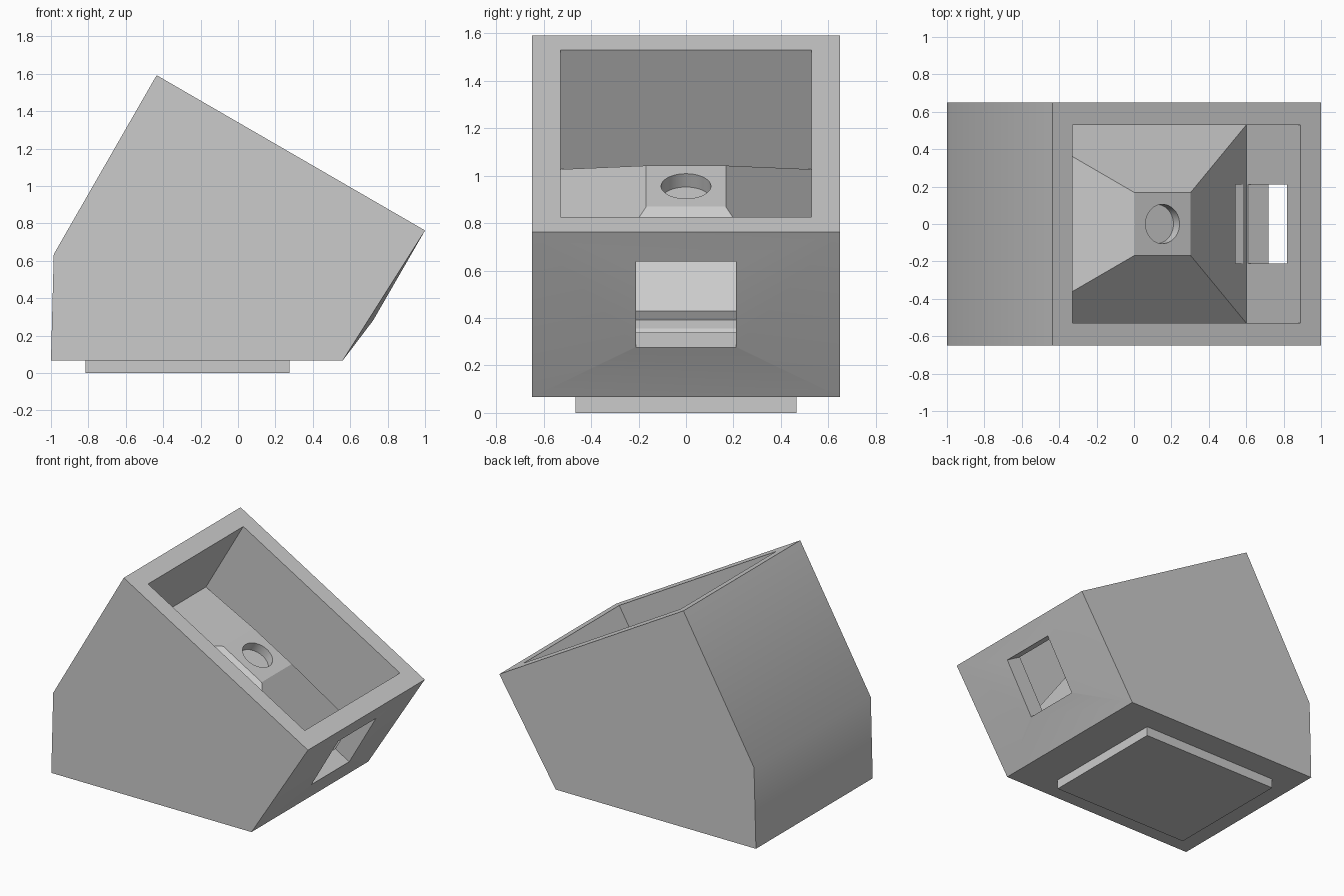
import bpy, bmesh
from math import cos, sin, tau, radians
from mathutils import Matrix, Vector

default = bpy.data.objects.get("Cube")
if default:
    bpy.data.objects.remove(default, do_unlink=True)

grey = bpy.data.materials.new("plain grey")
grey.use_nodes = True
colour = (0.6, 0.6, 0.6, 1)
grey.diffuse_color = colour
grey.node_tree.nodes["Principled BSDF"].inputs["Base Color"].default_value = colour

# Frame of the tilted top face: x runs down the slope, z points out of it
TILT = Matrix.Translation((0.28, 0, 1.177)) @ Matrix.Rotation(radians(30), 4, 'Y')


def finish(name, bm, matrix=Matrix()):
    bmesh.ops.recalc_face_normals(bm, faces=bm.faces)
    bm.transform(matrix)
    mesh = bpy.data.meshes.new(name)
    bm.to_mesh(mesh)
    bm.free()
    mesh.materials.append(grey)
    obj = bpy.data.objects.new(name, mesh)
    bpy.context.collection.objects.link(obj)
    return obj


def loft(name, rings, matrix=Matrix()):
    """Closed solid through a list of point rings."""
    bm = bmesh.new()
    loops = [[bm.verts.new(p) for p in ring] for ring in rings]
    n = len(loops[0])
    for a, b in zip(loops, loops[1:]):
        for i in range(n):
            j = (i + 1) % n
            bm.faces.new((a[i], a[j], b[j], b[i]))
    bm.faces.new(loops[0])
    bm.faces.new(loops[-1])
    return finish(name, bm, matrix)


def rect(hx, hy, z, cx=0):
    return [(cx + sx * hx, sy * hy, z) for sx, sy in ((-1, -1), (1, -1), (1, 1), (-1, 1))]


def circle(r, z, sides=48):
    return [(r * cos(tau * i / sides), r * sin(tau * i / sides), z) for i in range(sides)]


def cut(target, cutter):
    cutter.hide_render = True
    mod = target.modifiers.new("cut", 'BOOLEAN')
    mod.operation = 'DIFFERENCE'
    mod.solver = 'EXACT'
    mod.object = cutter
    bpy.context.view_layer.objects.active = target
    bpy.ops.object.modifier_apply(modifier=mod.name)
    bpy.data.objects.remove(cutter, do_unlink=True)


# Wedge body, its lower right side slightly bulged around the window
profile = [(-1, 0.067), (0.56, 0.067), (1, 0.762), (-0.435, 1.592), (-0.985, 0.635)]
bm = bmesh.new()
for side in (-1, 1):
    for x, z in profile:
        bm.verts.new((x, side * 0.65, z))
    bm.verts.new((0.722, side * 0.21, 0.28))
bmesh.ops.convex_hull(bm, input=bm.verts)
bmesh.ops.dissolve_limit(bm, angle_limit=radians(0.5), verts=bm.verts, edges=bm.edges)
body = finish("body", bm)

# Recess whose floor rises as a pyramid-shaped pedestal
cut(body, loft("recess_cutter", [rect(0.705, 0.53, 0.1), rect(0.705, 0.53, -0.58),
                                 rect(0.173, 0.168, -0.255)], TILT))
# Round socket in the pedestal top
cut(body, loft("socket_cutter", [circle(0.105, -0.2), circle(0.105, -0.32)], TILT))
# Square window through the lower wall
cut(body, loft("window_cutter", [rect(0.2, 0.21, -0.56, 0.8), rect(0.2, 0.21, -0.143, 0.8)], TILT))

# Foot plate under the body
foot = loft("foot_plate", [rect(0.545, 0.465, 0, -0.27), rect(0.545, 0.465, 0.067, -0.27)])

# Smooth shading with sharp corners kept
bpy.ops.object.select_all(action='DESELECT')
for obj in (body, foot):
    obj.select_set(True)
bpy.context.view_layer.objects.active = body
bpy.ops.object.shade_smooth_by_angle(angle=radians(30))
